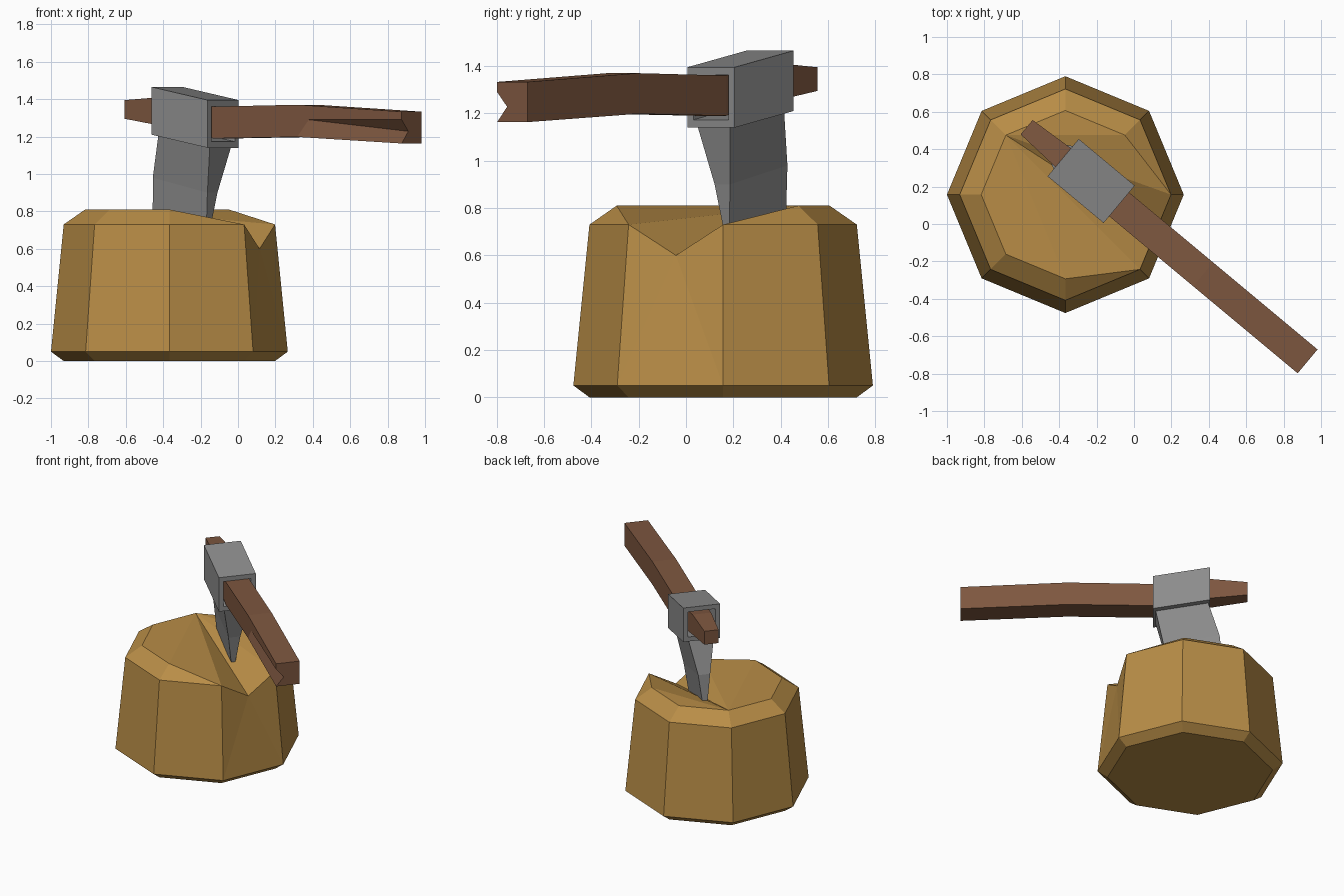
import bpy, bmesh, math
from mathutils import Vector

cube = bpy.data.objects.get("Cube")
if cube:
    bpy.data.objects.remove(cube)


def material(name, rgb):
    m = bpy.data.materials.new(name)
    m.use_nodes = True
    m.diffuse_color = (*rgb, 1)
    bsdf = m.node_tree.nodes["Principled BSDF"]
    bsdf.inputs["Base Color"].default_value = (*rgb, 1)
    bsdf.inputs["Roughness"].default_value = 0.9
    return m


LOG = material("log_wood", (0.48, 0.265, 0.062))
BROWN = material("handle_wood", (0.21, 0.096, 0.051))
STEEL = material("grey_steel", (0.27, 0.27, 0.27))


def finish(bm, name, mat):
    bmesh.ops.remove_doubles(bm, verts=bm.verts, dist=0.0005)
    bmesh.ops.recalc_face_normals(bm, faces=bm.faces)
    me = bpy.data.meshes.new(name)
    bm.to_mesh(me)
    bm.free()
    me.materials.append(mat)
    ob = bpy.data.objects.new(name, me)
    bpy.context.collection.objects.link(ob)
    return ob


def bridge(bm, a, b):
    n = len(a)
    for i in range(n):
        j = (i + 1) % n
        bm.faces.new((a[i], a[j], b[j], b[i]))


# Axe frame: s along the handle, t across it, z up
ORIGIN = Vector((-0.229, 0.23, 0))
ALONG = Vector((0.768, -0.64, 0))
ACROSS = Vector((0.64, 0.768, 0))


def axe_point(s, t, z):
    return ORIGIN + ALONG * s + ACROSS * t + Vector((0, 0, z))


def loft(name, rings, mat, closed=False):
    bm = bmesh.new()
    vr = [[bm.verts.new(axe_point(*p)) for p in r] for r in rings]
    for a, b in zip(vr, vr[1:]):
        bridge(bm, a, b)
    if closed:
        bridge(bm, vr[-1], vr[0])
    else:
        bm.faces.new(vr[0])
        bm.faces.new(vr[-1])
    return finish(bm, name, mat)


# Stump: eight-sided, bevelled at both ends, split on one side
bm = bmesh.new()


def octagon(r, z):
    return [bm.verts.new((-0.367 + r * math.cos(k * math.pi / 4),
                          0.157 + r * math.sin(k * math.pi / 4), z)) for k in range(8)]


foot, base, rim, top = [octagon(r, z) for r, z in
                        ((0.565, 0), (0.633, 0.05), (0.565, 0.73), (0.45, 0.81))]
bm.faces.new(foot)
bridge(bm, foot, base)
notch = bm.verts.new(((rim[7].co + rim[0].co) / 2) - Vector((0, 0, 0.13)))
for k in range(7):
    bm.faces.new((base[k], base[k + 1], rim[k + 1], rim[k]))
for tri in ((base[7], notch, rim[7]), (base[7], base[0], notch), (base[0], rim[0], notch)):
    bm.faces.new(tri)
for k in range(1, 6):
    bm.faces.new((rim[k], rim[k + 1], top[k + 1], top[k]))
bm.faces.new((rim[0], rim[1], top[1]))
bm.faces.new((rim[6], rim[7], top[6]))
# Top surface and the two walls of the split, all meeting at one rim corner
far = top[3]
bm.faces.new((top[1], top[2], far))
bm.faces.new((far, top[4], top[5], top[6]))
for a, b in ((rim[0], top[1]), (top[6], rim[7]), (rim[7], notch), (notch, rim[0])):
    bm.faces.new((far, a, b))
for v in (top[0], top[7]):
    bm.verts.remove(v)
finish(bm, "stump", LOG)


# Handle: square section, tapered tip, gentle bend, chipped at the far end
def handle_ring(s, half, low, high):
    mid = (low + high) / 2
    return [(s, -half, low), (s, -half, mid), (s, -half, mid),
            (s, -half, high), (s, half, high), (s, half, low)]


rings = [handle_ring(*r) for r in ((-0.449, 0.05, 1.295, 1.395), (-0.2, 0.065, 1.26, 1.41),
                                   (0.195, 0.083, 1.19, 1.36), (0.78, 0.083, 1.198, 1.37),
                                   (1.507, 0.083, 1.163, 1.333))]
rings[3][1] = rings[3][2] = (0.86, -0.083, 1.29)
rings[4][1] = (1.507, -0.028, 1.228)
rings[4][2] = (1.507, -0.083, 1.29)
loft("axe_handle", rings, BROWN)


# Axe head: tilted sleeve with an open eye for the handle
def head_ring(s, half, wall):
    low = 1.175 - 0.18 * s + wall
    high = 1.43 - 0.18 * s - wall
    return [(s, -half, low), (s, half, low), (s, half, high), (s, -half, high)]


E = 0.195
loft("axe_head", [head_ring(-E, 0.13, 0), head_ring(E, 0.13, 0),
                  head_ring(E, 0.097, 0.033), head_ring(-E, 0.097, 0.033)], STEEL, closed=True)


# Blade: swept back and thinning towards the cutting edge
def blade_ring(back, front, half, z_back, z_front):
    return [(back, -half, z_back), (front, -half, z_front),
            (front, half, z_front), (back, half, z_back)]


loft("axe_blade", [blade_ring(-0.18, 0.177, 0.09, 1.215, 1.15),
                   blade_ring(-0.26, 0.12, 0.042, 0.98, 0.9),
                   blade_ring(-0.283, 0.09, 0.015, 0.76, 0.70)], STEEL)
